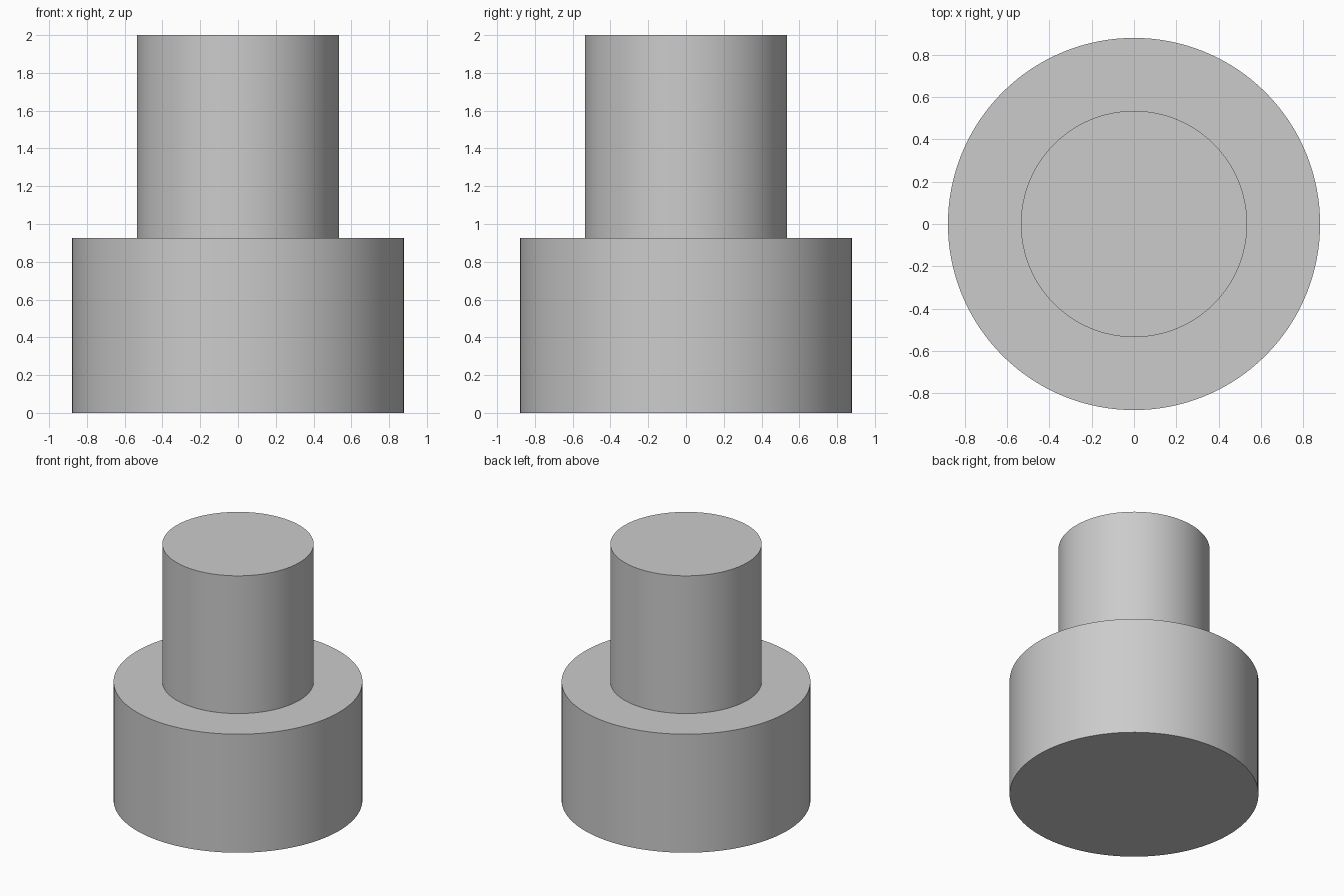
import bpy, bmesh, math

cube = bpy.data.objects.get("Cube")
if cube:
    bpy.data.objects.remove(cube, do_unlink=True)

SEGMENTS = 128
BASE_RADIUS, STEM_RADIUS = 0.88, 0.535
STEP_HEIGHT, TOP_HEIGHT = 0.925, 2.0

# Plain grey material
grey = bpy.data.materials.new("plain_grey")
grey.use_nodes = True
colour = (0.6, 0.6, 0.6, 1)
grey.diffuse_color = colour
grey.node_tree.nodes["Principled BSDF"].inputs["Base Color"].default_value = colour

# Stepped profile, from the bottom centre to the top centre
profile = [(0, 0), (BASE_RADIUS, 0), (BASE_RADIUS, STEP_HEIGHT),
           (STEM_RADIUS, STEP_HEIGHT), (STEM_RADIUS, TOP_HEIGHT), (0, TOP_HEIGHT)]

# Wide base and narrow stem turned as one closed solid
bm = bmesh.new()
verts = [bm.verts.new((r, 0, z)) for r, z in profile]
edges = [bm.edges.new(pair) for pair in zip(verts, verts[1:])]
bmesh.ops.spin(bm, geom=verts + edges, cent=(0, 0, 0), axis=(0, 0, 1),
               angle=math.tau, steps=SEGMENTS, use_merge=True)
bmesh.ops.remove_doubles(bm, verts=bm.verts, dist=0.0001)
bmesh.ops.recalc_face_normals(bm, faces=bm.faces)
mesh = bpy.data.meshes.new("stepped_cylinder")
bm.to_mesh(mesh)
bm.free()
mesh.materials.append(grey)

body = bpy.data.objects.new("stepped_cylinder", mesh)
bpy.context.collection.objects.link(body)
bpy.context.view_layer.objects.active = body
body.select_set(True)
bpy.ops.object.shade_smooth_by_angle(angle=math.radians(30))
